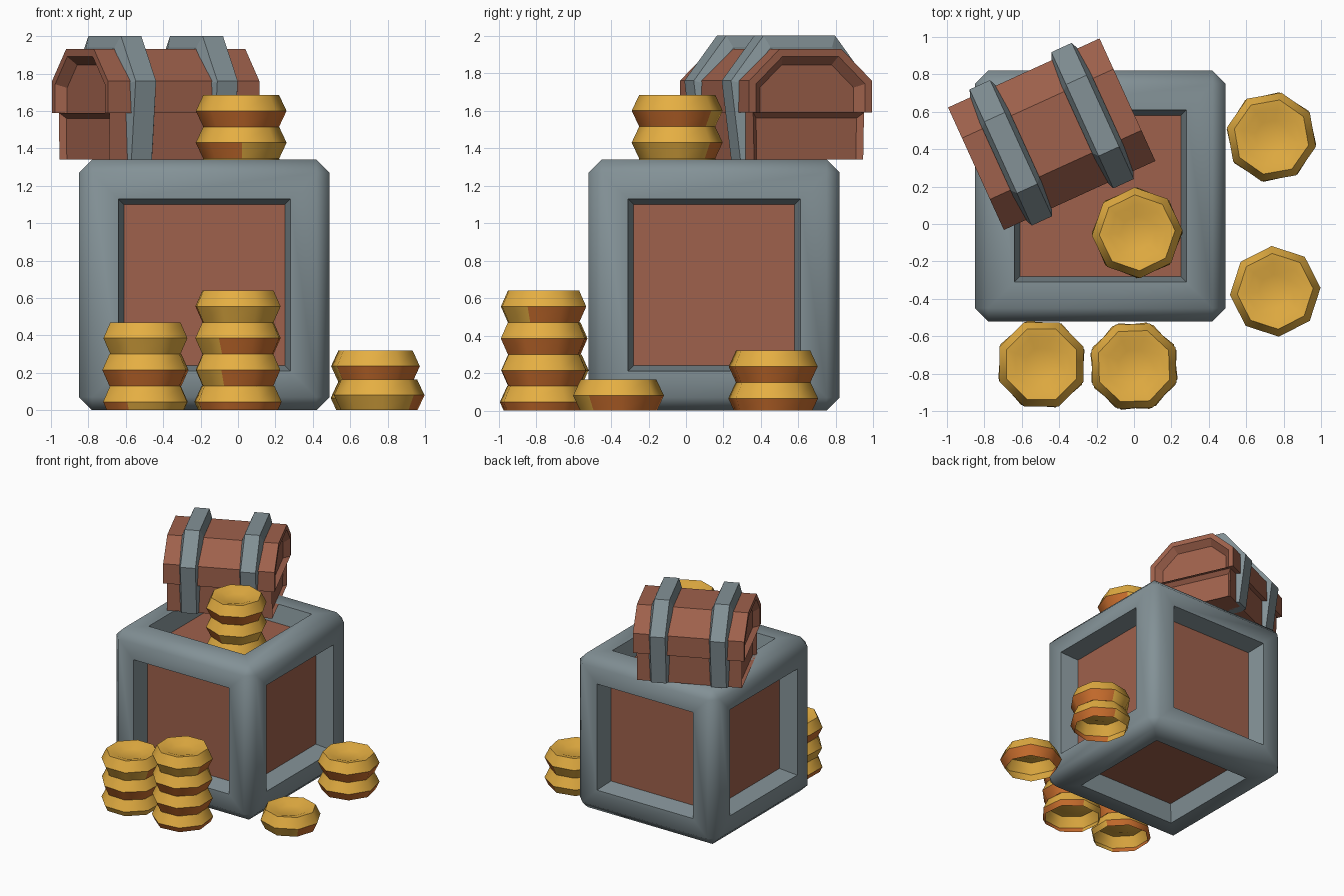
import bpy, bmesh, math, random
from mathutils import Matrix

random.seed(4)
if "Cube" in bpy.data.objects:
    bpy.data.objects.remove(bpy.data.objects["Cube"], do_unlink=True)


def material(name, rgb):
    mat = bpy.data.materials.new(name)
    mat.use_nodes = True
    colour = [(c / 255) ** 2.2 for c in rgb] + [1]
    mat.diffuse_color = colour
    mat.node_tree.nodes["Principled BSDF"].inputs["Base Color"].default_value = colour
    return mat


grey = material("grey_iron", (130, 144, 149))
brown = material("red_brown_wood", (157, 97, 77))
gold = material("gold", (228, 173, 68))
orange = material("orange_gold", (205, 112, 50))


def finish(bm, name, mats, matrix, smooth_angle=0):
    mesh = bpy.data.meshes.new(name)
    bm.to_mesh(mesh)
    bm.free()
    for mat in mats:
        mesh.materials.append(mat)
    obj = bpy.data.objects.new(name, mesh)
    obj.matrix_world = matrix
    bpy.context.collection.objects.link(obj)
    if smooth_angle:
        bpy.ops.object.select_all(action='DESELECT')
        obj.select_set(True)
        bpy.context.view_layer.objects.active = obj
        bpy.ops.object.shade_smooth_by_angle(angle=math.radians(smooth_angle))


def inset(bm, faces, thickness, depth=0.0):
    bmesh.ops.inset_individual(bm, faces=faces, thickness=thickness, depth=depth,
                               use_even_offset=True)


# Crate: chamfered cube with a deep recessed panel on every side
CRATE, DEPTH = 1.34, 0.15
bm = bmesh.new()
bmesh.ops.create_cube(bm, size=CRATE)
bmesh.ops.bevel(bm, geom=bm.edges[:], offset=0.07, segments=1, affect='EDGES')
panels = [f for f in bm.faces if f.calc_area() > 1]
inset(bm, panels, 0.14)
inset(bm, panels, 0.03, -DEPTH)
for f in panels:
    f.material_index = 1
finish(bm, "crate", [grey, brown], Matrix.Translation((-0.18, 0.15, CRATE / 2)), 50)


# Chest parts: a symmetric cross-section extruded along the chest's length.
# Each step insets the two ends and moves them in or out, open at the bottom.
chest = Matrix.Translation((-0.44, 0.48, CRATE)) @ Matrix.Rotation(math.radians(24.5), 4, 'Z')


def extrusion(name, half_profile, x0, x1, mat, steps):
    section = half_profile + [(-y, z) for y, z in reversed(half_profile)]
    bottom = section[0][1]
    bm = bmesh.new()
    ends = [[bm.verts.new((x, y, z)) for y, z in section] for x in (x0, x1)]
    caps = [bm.faces.new(end) for end in ends]
    n = len(section)
    for i in range(n):
        j = (i + 1) % n
        bm.faces.new((ends[0][i], ends[0][j], ends[1][j], ends[1][i]))
    bmesh.ops.recalc_face_normals(bm, faces=bm.faces[:])
    for thickness, depth in steps:
        inset(bm, caps, thickness, depth)
        for cap in caps:
            for v in sorted(cap.verts, key=lambda v: v.co.z)[:2]:
                v.co.z = bottom
    finish(bm, name, [mat], chest)


extrusion("chest_base", [(0.32, 0), (0.325, 0.25)], -0.42, 0.42, brown, [(0.03, -0.03)])
extrusion("chest_lid", [(0.36, 0.25), (0.36, 0.42), (0.18, 0.59)],
          -0.445, 0.445, brown, [(0.04, 0), (0.045, -0.05)])
# Bands flare out towards the chest's surface
for side, x in (("right", -0.24), ("left", 0.24)):
    extrusion(side + "_chest_band", [(0.345, 0), (0.40, 0.42), (0.21, 0.66)],
              x - 0.06, x + 0.06, grey, [(0.06, 0.025)])


# Coins: eight-sided, widest at mid height, dished on top and open below
SIDES, PITCH, HALF = 8, 0.17, 0.085
R_MID, R_END = 0.243, 0.203


def coin(name, x, y, z, floor, turn, tint):
    low = max(z - HALF, floor)
    r_low = R_MID + (R_END - R_MID) * (z - low) / HALF
    profile = [(r_low, low - z), (R_MID, 0), (R_END, HALF),
               (0.15, HALF - 0.008), (0.09, HALF - 0.03)]
    bm = bmesh.new()
    rings = []
    for r, h in profile:
        rings.append([bm.verts.new((r * math.cos(a), r * math.sin(a), h))
                      for a in (math.tau * (i + 0.5) / SIDES for i in range(SIDES))])
    for k in range(len(rings) - 1):
        for i in range(SIDES):
            j = (i + 1) % SIDES
            f = bm.faces.new((rings[k][i], rings[k][j], rings[k + 1][j], rings[k + 1][i]))
            # part of the underside slope has a deeper tint
            if k == 0 and (i - tint) % SIDES < 5:
                f.material_index = 1
    bm.faces.new(rings[-1])
    finish(bm, name, [gold, orange],
           Matrix.Translation((x, y, z)) @ Matrix.Rotation(turn, 4, 'Z'), 43)


# Stacks: name, position, top height, floor height, turn in degrees,
# and the first tinted side of each coin from the top down
stacks = [
    ("front_right_stack", -0.495, -0.75, 0.47, 0, 0, [7, 4, 0]),
    ("front_stack", 0.0, -0.76, 0.64, 0, 2, [7, 5, 5, 4]),
    ("back_left_stack", 0.735, 0.465, 0.32, 0, 10, [4, 4]),
    ("single_coin", 0.755, -0.36, 0.165, 0, 27, [6]),
    ("crate_top_stack", 0.017, -0.047, 1.685, CRATE - DEPTH, 26, [3, 0, 4]),
]
for name, x, y, top, floor, turn, tints in stacks:
    for k, tint in enumerate(tints):
        wobble = min(k, 1) * random.uniform(-5, 5)
        coin(f"{name}_{k + 1}", x, y, top - HALF - PITCH * k, floor,
             math.radians(turn + wobble), tint)
